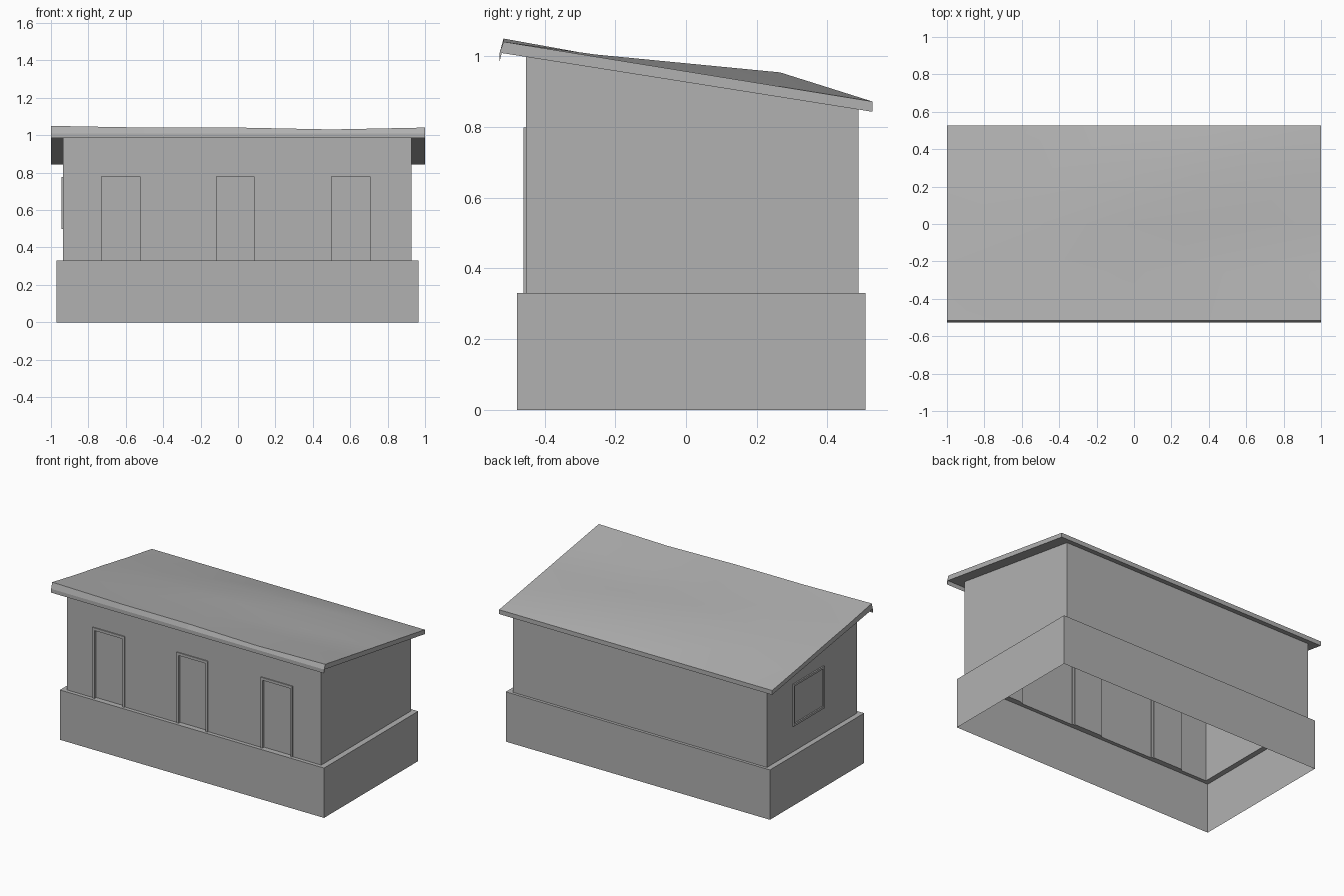
import bpy, bmesh

if "Cube" in bpy.data.objects:
    bpy.data.objects.remove(bpy.data.objects["Cube"])

GREY = bpy.data.materials.new("dark_grey")
GREY.diffuse_color = (0.44, 0.44, 0.44, 1)
GREY.use_nodes = True
GREY.node_tree.nodes["Principled BSDF"].inputs["Base Color"].default_value = GREY.diffuse_color

def finish(name, bm):
    bmesh.ops.recalc_face_normals(bm, faces=bm.faces[:])
    me = bpy.data.meshes.new(name)
    bm.to_mesh(me)
    bm.free()
    me.materials.append(GREY)
    ob = bpy.data.objects.new(name, me)
    bpy.context.collection.objects.link(ob)
    return ob

def add_box(bm, x0, x1, y0, y1, z0, z1):
    v = bmesh.ops.create_cube(bm, size=1)["verts"]
    bmesh.ops.scale(bm, vec=(x1 - x0, y1 - y0, z1 - z0), verts=v)
    bmesh.ops.translate(bm, vec=((x0 + x1) / 2, (y0 + y1) / 2, (z0 + z1) / 2), verts=v)

WX0, WX1, WY0, WY1 = -0.935, 0.927, -0.453, 0.488
DOORS = ((-0.73, -0.525), (-0.115, 0.085), (0.5, 0.705))
DOOR_TOP, RECESS, W, P = 0.78, 0.012, 0.014, 0.007

# House shell: open-bottomed plinth, ledge and walls with sloping top
bm = bmesh.new()
def ring(x0, x1, y0, y1, zf, zb):
    return [bm.verts.new(p) for p in ((x0, y0, zf), (x1, y0, zf), (x1, y1, zb), (x0, y1, zb))]
rings = [ring(-0.97, 0.965, -0.478, 0.507, 0, 0),
         ring(-0.97, 0.965, -0.478, 0.507, 0.33, 0.33),
         ring(WX0, WX1, WY0, WY1, 0.33, 0.33),
         ring(WX0, WX1, WY0, WY1, 1.001, 0.852)]
for k, (a, b) in enumerate(zip(rings, rings[1:])):
    for i in range(4):
        if k == 2 and i == 0:
            continue                     # front wall is panelled below
        j = (i + 1) % 4
        bm.faces.new((a[i], a[j], b[j], b[i]))

# Front wall panels, with the door panels pushed in
xs = [WX0] + [x for d in DOORS for x in d] + [WX1]
zs = (0.33, DOOR_TOP, 1.001)
grid = [[bm.verts.new((x, WY0, z)) for x in xs] for z in zs]
doors = []
for r in range(2):
    for c in range(len(xs) - 1):
        f = bm.faces.new((grid[r][c], grid[r][c + 1], grid[r + 1][c + 1], grid[r + 1][c]))
        if r == 0 and c % 2:
            doors.append(f)
bmesh.ops.remove_doubles(bm, verts=bm.verts[:], dist=1e-4)
pushed = bmesh.ops.extrude_face_region(bm, geom=doors)["geom"]
bmesh.ops.translate(bm, vec=(0, RECESS, 0),
                    verts=[g for g in pushed if isinstance(g, bmesh.types.BMVert)])
bmesh.ops.delete(bm, geom=[f for f in doors if f.is_valid], context="FACES_ONLY")
finish("plinth_and_walls", bm)

# Door frames on the front: two jambs and a lintel each
for n, (x0, x1) in enumerate(DOORS):
    bm = bmesh.new()
    ya, yb = WY0 - P, WY0 + P
    add_box(bm, x0 - W, x0, ya, yb, 0.33, 0.798)
    add_box(bm, x1, x1 + W, ya, yb, 0.33, 0.798)
    add_box(bm, x0, x1, ya, yb, DOOR_TOP, 0.798)
    finish(f"door_frame_{n + 1}", bm)

# Window frame on the left side
bm = bmesh.new()
xa, xb, y0, y1, z0, z1 = WX0 - 0.009, WX0 + 0.007, -0.105, 0.22, 0.5, 0.778
for ya, yb in ((y0, y0 + W), (y1 - W, y1)):
    add_box(bm, xa, xb, ya, yb, z0, z1)
for za, zb in ((z0, z0 + W), (z1 - W, z1)):
    add_box(bm, xa, xb, y0 + W, y1 - W, za, zb)
finish("window_frame", bm)

# Roof: sagging, bumpy top over a flat underside
YF, YB, UF, UB = -0.516, 0.527, -0.527, 0.527
SAG = [[0.009, 0.000, 0.000, -0.010, 0.000],    # front row, x from left to right
       [0.004, 0.004, 0.006, -0.012, 0.000],
       [0.004, 0.016, 0.023, -0.020, 0.000],
       [0.000, 0.008, 0.030, 0.040, 0.000],
       [0.000, 0.000, 0.000, 0.000, 0.000]]
bm = bmesh.new()
top, low = [], []
for r in range(5):
    t = r / 4
    top.append([bm.verts.new((-1 + c / 2, YF + (YB - YF) * t, 1.041 - 0.169 * t + SAG[r][c]))
                for c in range(5)])
    low.append([bm.verts.new((-1 + c / 2, UF + (UB - UF) * t, 1.010 - 0.167 * t))
                for c in range(5)])
smooth = []
for r in range(4):
    for c in range(4):
        for g in (top, low):
            smooth.append(bm.faces.new((g[r][c], g[r][c + 1], g[r + 1][c + 1], g[r + 1][c])))
for i in range(4):
    for k in (0, 4):
        bm.faces.new((top[k][i], top[k][i + 1], low[k][i + 1], low[k][i]))
        bm.faces.new((top[i][k], top[i + 1][k], low[i + 1][k], low[i][k]))
for f in smooth:
    f.smooth = True
for e in bm.edges:
    e.smooth = all(f.smooth for f in e.link_faces)
finish("roof", bm)

# Thin drip lip under the front edge of the roof
bm = bmesh.new()
profile = [(-0.527, 1.010), (-0.527, 0.985), (-0.521, 1.009)]
ends = [[bm.verts.new((x, y, z)) for y, z in profile] for x in (-1, 1)]
for i in range(3):
    j = (i + 1) % 3
    bm.faces.new((ends[0][i], ends[0][j], ends[1][j], ends[1][i]))
for e in ends:
    bm.faces.new(e)
finish("roof_drip_lip", bm)
